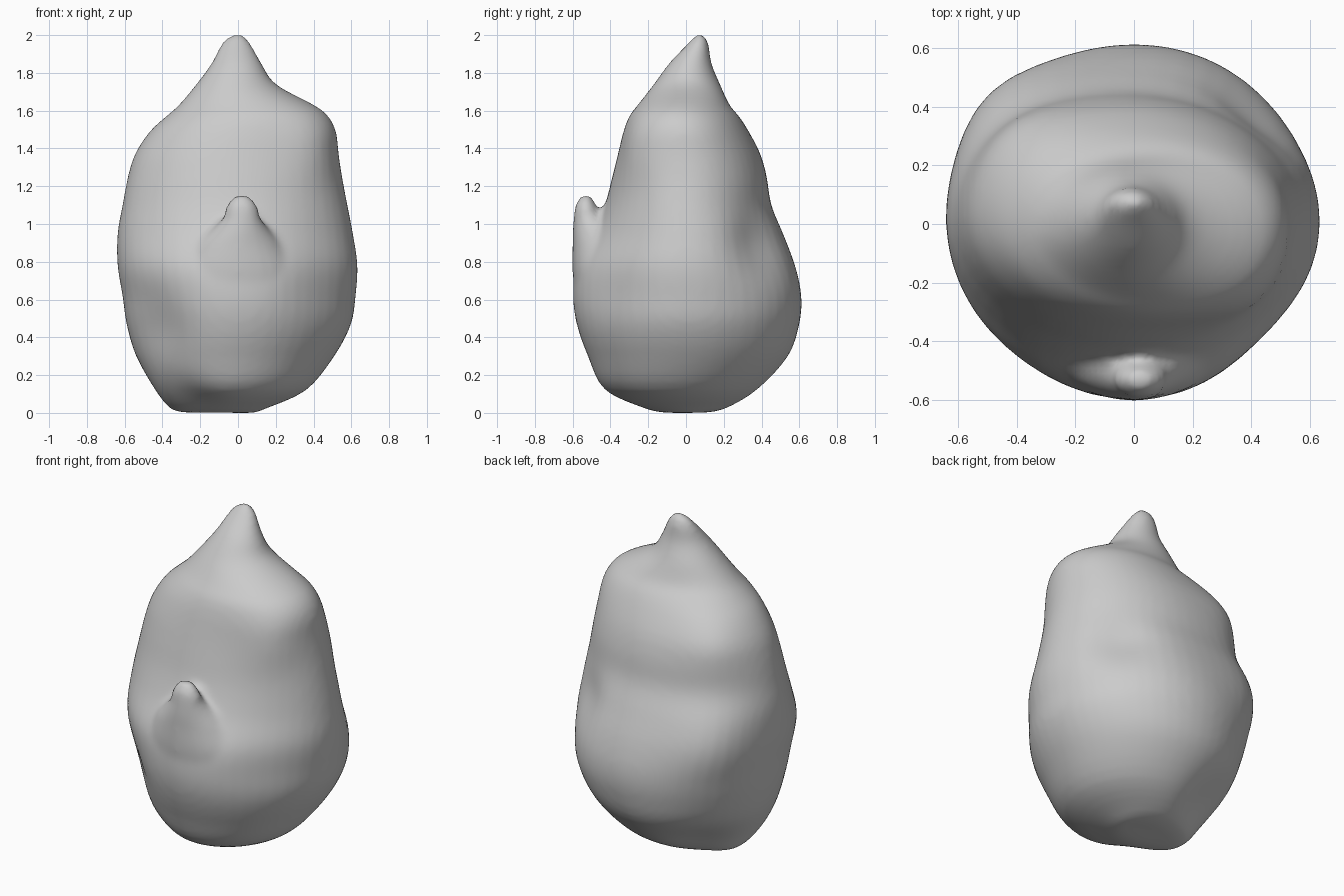
import bpy, bmesh, math
from mathutils import Vector


def loft(name, rings, n=48):
    """Skin a stack of ellipses given as (cx, cy, z, rx, ry)."""
    bm = bmesh.new()
    loops = []
    for cx, cy, z, rx, ry in rings:
        loops.append([bm.verts.new((cx + rx * math.cos(2 * math.pi * i / n),
                                    cy + ry * math.sin(2 * math.pi * i / n), z)) for i in range(n)])
    for a, b in zip(loops, loops[1:]):
        for i in range(n):
            j = (i + 1) % n
            bm.faces.new((a[i], a[j], b[j], b[i]))
    bm.faces.new(loops[0][::-1])
    bm.faces.new(loops[-1])
    me = bpy.data.meshes.new(name)
    bm.to_mesh(me)
    bm.free()
    ob = bpy.data.objects.new(name, me)
    bpy.context.collection.objects.link(ob)
    return ob


def refine(rows, steps=4):
    """Catmull-Rom interpolation of the profile rows."""
    rows = [Vector(r) for r in rows]
    out = []
    for i in range(len(rows) - 1):
        p0, p1, p2, p3 = rows[max(i - 1, 0)], rows[i], rows[i + 1], rows[min(i + 2, len(rows) - 1)]
        for k in range(steps):
            t = k / steps
            out.append(0.5 * (2 * p1 + (p2 - p0) * t + (2 * p0 - 5 * p1 + 4 * p2 - p3) * t * t
                              + (3 * p1 - p0 - 3 * p2 + p3) * t ** 3))
    return out + [rows[-1]]


# Body profile: z, left, right, front, back
profile = [
    (0.00, -0.28, 0.09, -0.10, 0.10), (0.02, -0.36, 0.14, -0.22, 0.22),
    (0.12, -0.44, 0.36, -0.43, 0.38), (0.30, -0.54, 0.51, -0.52, 0.54),
    (0.47, -0.59, 0.60, -0.58, 0.60), (0.62, -0.61, 0.625, -0.60, 0.61),
    (0.78, -0.635, 0.635, -0.58, 0.575), (0.95, -0.635, 0.61, -0.49, 0.51),
    (1.10, -0.61, 0.58, -0.43, 0.45), (1.25, -0.58, 0.55, -0.39, 0.425),
    (1.37, -0.54, 0.53, -0.36, 0.39), (1.49, -0.46, 0.515, -0.33, 0.33),
    (1.57, -0.375, 0.475, -0.30, 0.28), (1.63, -0.31, 0.40, -0.255, 0.23),
    (1.74, -0.22, 0.20, -0.17, 0.18), (1.85, -0.14, 0.125, -0.09, 0.135),
    (1.95, -0.09, 0.07, 0.005, 0.12), (2.00, -0.04, 0.03, 0.05, 0.10)]
rings = [((l + r) / 2, (f + b) / 2, z, (r - l) / 2, (b - f) / 2) for z, l, r, f, b in profile]
body = loft("pear_body", refine(rings))

# Soft lumps and hollows: centre, radius, push
lumps = [((-0.46, 0.44, 0.85), 0.28, (-0.045, 0.045, 0)),
         ((0.42, 0.38, 0.88), 0.18, (-0.035, -0.035, 0)),
         ((-0.42, -0.40, 0.45), 0.20, (0.03, 0.03, 0)),
         ((-0.34, 0.26, 1.40), 0.22, (-0.04, 0.04, 0)),
         ((0.42, -0.38, 0.70), 0.28, (-0.025, 0.025, 0)),
         ((0.38, -0.22, 1.40), 0.20, (0.025, -0.03, 0)),
         ((-0.30, 0.30, 0.10), 0.20, (0.04, -0.04, 0.02)),
         ((-0.26, -0.32, 0.08), 0.16, (0.02, 0.02, 0.02))]
for v in body.data.vertices:
    push = Vector()
    for c, r, d in lumps:
        push += Vector(d) * math.exp(-((v.co - Vector(c)).length / r) ** 2)
    v.co += push

# Upturned nub on the front, swelling out of the belly
nub = loft("front_nub", refine([
    (0.00, -0.33, 0.55, 0.36, 0.25), (0.00, -0.35, 0.74, 0.34, 0.25),
    (0.00, -0.39, 0.88, 0.25, 0.21), (0.01, -0.45, 0.96, 0.165, 0.15),
    (0.02, -0.515, 1.03, 0.10, 0.08),
    (0.02, -0.53, 1.09, 0.085, 0.058), (0.02, -0.53, 1.13, 0.055, 0.04),
    (0.02, -0.53, 1.155, 0.025, 0.02)]), 32)

# Fuse into one smooth skin
bpy.ops.object.select_all(action='DESELECT')
nub.select_set(True)
body.select_set(True)
bpy.context.view_layer.objects.active = body
bpy.ops.object.join()
rm = body.modifiers.new("fuse", 'REMESH')
rm.mode = 'VOXEL'
rm.voxel_size = 0.02
rm.use_smooth_shade = True
sm = body.modifiers.new("soften", 'SMOOTH')
sm.factor = 0.5
sm.iterations = 7
bpy.ops.object.shade_smooth()
